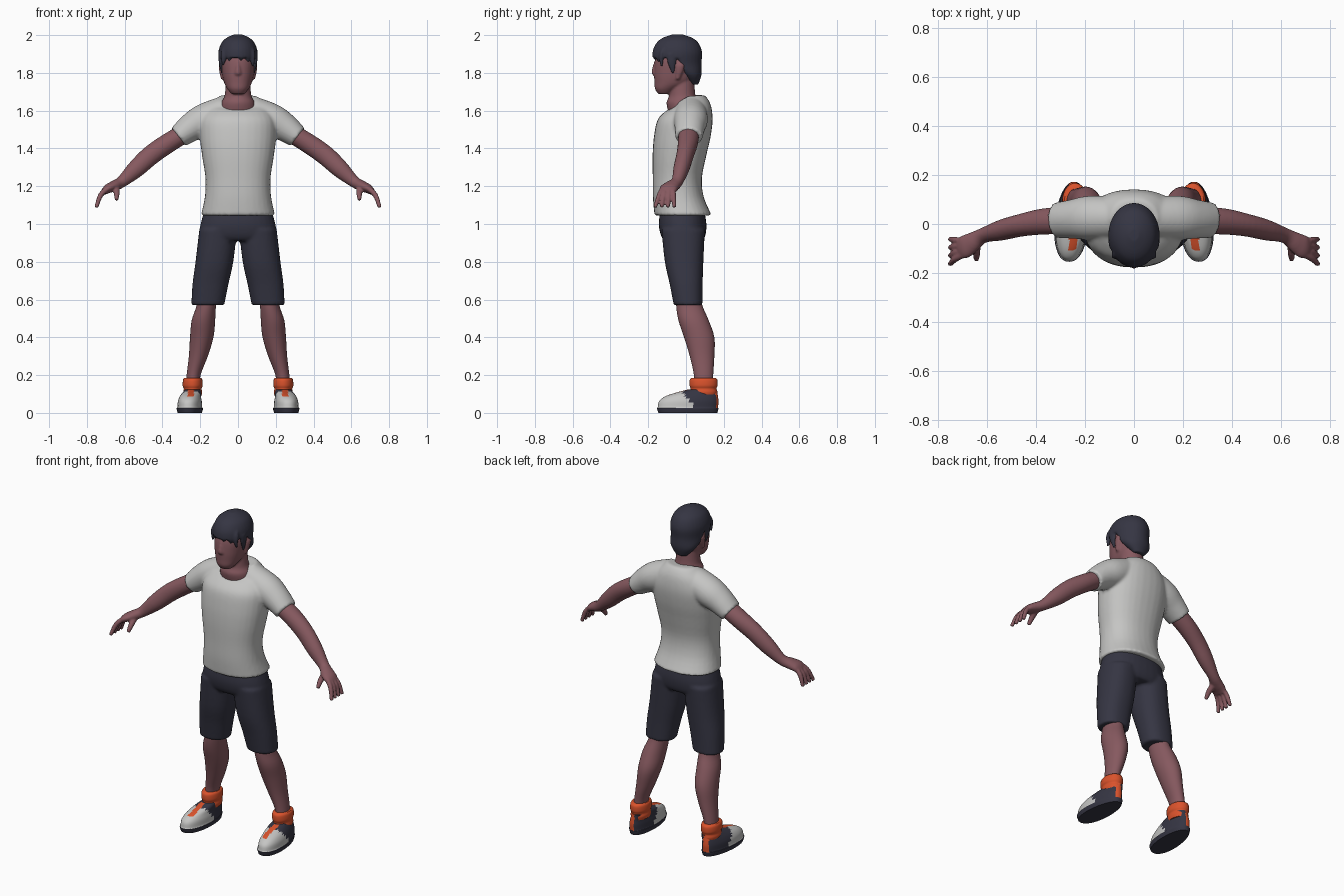
import bpy, bmesh, math
from mathutils import Vector

cube = bpy.data.objects.get("Cube")
if cube:
    bpy.data.objects.remove(cube, do_unlink=True)


def material(name, red, green, blue):
    mat = bpy.data.materials.new(name)
    mat.use_nodes = True
    colour = (red, green, blue, 1)
    mat.diffuse_color = colour
    mat.node_tree.nodes["Principled BSDF"].inputs["Base Color"].default_value = colour
    return mat


skin = material("skin", .24, .10, .115)
cloth = material("light grey cloth", .56, .56, .55)
dark = material("dark navy", .036, .036, .056)
orange = material("orange", .70, .085, .025)


def spline(rings, steps):
    """Smoothly interpolate every value of the rings."""
    out = []
    last = len(rings) - 1
    for i in range(last):
        a, b, c, d = (rings[min(max(j, 0), last)] for j in range(i - 1, i + 3))
        for k in range(steps):
            t = k / steps
            out.append([q + t / 2 * (r - p + t * (2 * p - 5 * q + 4 * r - s + t * (3 * (q - r) + s - p)))
                        for p, q, r, s in zip(a, b, c, d)])
    out.append(list(rings[-1]))
    return out


def loft(bm, rings, flat=True, side=1, sides=32, power=2.0, steps=4):
    """Closed skin over rings of x, y, z, radius across, radius in y, front dip."""
    rings = spline([tuple(r) + (0,) * (6 - len(r)) for r in rings], steps)
    centres = [Vector(r[:3]) for r in rings]
    loops = []
    for i, ring in enumerate(rings):
        along = Vector((0, 0, 1))
        if not flat:
            along = (centres[min(i + 1, len(rings) - 1)] - centres[max(i - 1, 0)]).normalized()
        depth = Vector((0, 1, 0))
        depth = (depth - along * depth.dot(along)).normalized()
        across = along.cross(depth)
        loop = []
        for k in range(sides):
            angle = math.tau * k / sides
            u, v = (math.copysign(abs(w) ** (2 / power), w) for w in (math.cos(angle), math.sin(angle)))
            co = centres[i] + across * u * ring[3] + depth * v * ring[4]
            co.z += ring[5] * min(v * ring[4], 0)
            co.x *= side
            loop.append(bm.verts.new(co))
        loops.append(loop)
    for low, high in zip(loops, loops[1:]):
        for k in range(sides):
            j = (k + 1) % sides
            bm.faces.new((low[k], low[j], high[j], high[k]))
    bm.faces.new(loops[0])
    bm.faces.new(loops[-1])


def finish(name, bm, mats, voxel=0, mirror=False, rule=None):
    """Turn the mesh into an object, melting overlapping pieces together if asked."""
    bmesh.ops.recalc_face_normals(bm, faces=bm.faces)
    for face in bm.faces:
        face.smooth = True
        if rule:
            face.material_index = rule(face.calc_center_median())
    for edge in bm.edges:
        edge.smooth = edge.calc_face_angle(0) < .8
    mesh = bpy.data.meshes.new(name)
    bm.to_mesh(mesh)
    bm.free()
    for mat in mats:
        mesh.materials.append(mat)
    obj = bpy.data.objects.new(name, mesh)
    bpy.context.collection.objects.link(obj)
    if voxel:
        remesh = obj.modifiers.new("Melt", 'REMESH')
        remesh.mode = 'VOXEL'
        remesh.voxel_size = voxel
        remesh.use_smooth_shade = True
        soft = obj.modifiers.new("Soften", 'SMOOTH')
        soft.factor = .5
        soft.iterations = 3
    if mirror:
        obj.modifiers.new("Mirror", 'MIRROR').use_mirror_merge = False
    return obj


# Shirt: body with a dipped neckline, and two short sleeves
bm = bmesh.new()
loft(bm, [(0, -.015, 1.045, .197, .152), (0, -.04, 1.14, .176, .135), (0, -.046, 1.24, .172, .13),
          (0, -.035, 1.36, .19, .142), (0, -.02, 1.46, .202, .15), (0, -.005, 1.55, .2, .146),
          (0, .012, 1.62, .16, .122, .2), (0, .02, 1.66, .118, .097, .5),
          (0, .02, 1.682, .092, .077, .6)], power=2.25)
for side in (1, -1):
    loft(bm, [(.07, .025, 1.593, .085, .085), (.18, .025, 1.55, .086, .09),
              (.25, .02, 1.51, .075, .08), (.316, .015, 1.46, .06, .072)], flat=False, side=side)
finish("shirt", bm, [cloth], voxel=.009)

# Shorts: hips melted into two wide legs
bm = bmesh.new()
loft(bm, [(0, -.02, 1.08, .175, .115), (0, -.018, 1.0, .198, .126),
          (0, -.015, .94, .205, .118), (0, -.012, .91, .19, .1)], power=2.3)
for side in (1, -1):
    loft(bm, [(.105, -.015, .97, .1, .115), (.125, -.01, .8, .1, .102),
              (.146, .001, .68, .095, .087), (.16, .011, .57, .087, .076)], side=side, power=2.3)
finish("shorts", bm, [dark], voxel=.009)

# Head, neck, nose and ears
bm = bmesh.new()
loft(bm, [(0, -.115, 1.688, .034, .032), (0, -.103, 1.715, .056, .061), (0, -.07, 1.75, .074, .097),
          (0, -.056, 1.8, .085, .113), (0, -.045, 1.87, .09, .118), (0, -.045, 1.95, .07, .09)], power=2.2)
loft(bm, [(0, 0, 1.58, .1, .09), (0, -.018, 1.64, .09, .085),
          (0, -.02, 1.68, .071, .07), (0, -.02, 1.76, .063, .064)])
loft(bm, [(0, -.155, 1.86, .01, .014), (0, -.165, 1.82, .014, .015), (0, -.165, 1.795, .018, .016),
          (0, -.155, 1.783, .012, .012)], sides=12)
for side in (1, -1):
    loft(bm, [(.08, -.045, 1.765, .01, .011), (.088, -.036, 1.805, .011, .019),
              (.092, -.03, 1.84, .01, .021), (.088, -.03, 1.853, .008, .012)], side=side, sides=12)
finish("head", bm, [skin], voxel=.006)

# Hair: cap that rises over the face and ears and drops to the nape
bm = bmesh.new()
loft(bm, [(0, .045, 1.738, .035, .02), (0, .02, 1.79, .08, .062), (0, -.04, 1.85, .099, .122),
          (0, -.046, 1.91, .104, .131), (0, -.045, 1.96, .087, .11), (0, -.045, 1.987, .058, .075),
          (0, -.045, 2.004, .02, .025)])
for vert in bm.verts:
    rise = min(max((.02 - vert.co.y) / .06, 0), 1)
    vert.co.z = max(vert.co.z, 1.738 + .142 * rise)
# Fringe locks across the brow
for x, tip in ((-.07, 1.84), (-.04, 1.86), (.015, 1.865), (.045, 1.855), (.07, 1.835)):
    y = -.165 + abs(x) * .55
    loft(bm, [(x * .7, y + .03, 1.95, .024, .016), (x, y - .002, 1.9, .022, .015),
              (x * 1.15, y - .002, tip, .005, .006)], flat=False, sides=12)
# Sideburns
for side in (1, -1):
    loft(bm, [(.09, -.075, 1.9, .014, .03), (.09, -.075, 1.85, .011, .022),
              (.083, -.068, 1.795, .006, .006)], side=side, sides=12)
finish("hair", bm, [dark], voxel=.006)

# Arm, palm, fingers and thumb
bm = bmesh.new()
loft(bm, [(.27, .015, 1.488, .05, .056), (.37, .01, 1.428, .052, .053), (.46, -.005, 1.365, .052, .046),
          (.54, -.025, 1.292, .047, .042), (.615, -.047, 1.224, .031, .031),
          (.66, -.075, 1.2, .028, .041), (.69, -.093, 1.186, .024, .047),
          (.71, -.1, 1.17, .017, .042)], flat=False)
for finger in range(4):
    spread = finger / 3
    root, tip = -.07 - .05 * spread, -.062 - .102 * spread
    loft(bm, [(.685, root, 1.192, .015, .014), (.727, (root + tip) / 2, 1.153, .014, .013),
              (.75, tip, 1.088, .011, .01)], flat=False, sides=12)
loft(bm, [(.645, -.07, 1.2, .02, .018), (.642, -.115, 1.165, .016, .016),
          (.643, -.146, 1.128, .011, .011)], flat=False, sides=12)
finish("arm", bm, [skin], voxel=.006, mirror=True)

# Lower leg
bm = bmesh.new()
loft(bm, [(.165, .012, .64, .052, .062), (.168, .017, .57, .051, .069), (.183, .04, .49, .062, .08),
          (.192, .07, .4, .062, .08), (.21, .085, .3, .05, .065), (.235, .093, .2, .037, .051),
          (.24, .093, .13, .037, .051)])
finish("lower_leg", bm, [skin], mirror=True)

# Folded sock
bm = bmesh.new()
loft(bm, [(.24, .093, .09, .046, .067), (.24, .093, .11, .05, .071), (.24, .093, .128, .047, .068),
          (.24, .093, .145, .053, .074), (.24, .093, .175, .051, .073), (.24, .093, .186, .044, .062)])
finish("sock", bm, [orange], mirror=True)


def shoe_colour(centre):
    if centre.z < .028:
        return 1
    middle = abs(centre.x - .25) < .016
    if middle and (centre.y > .13 or (centre.z > .088 and centre.y < .06)):
        return 2
    return 1 if centre.y > .07 - .8 * centre.z else 0


# Shoe: pale toe, dark heel and sole, orange tongue and heel tab
bm = bmesh.new()
loft(bm, [(.255, .01, 0, .064, .156), (.255, .009, .024, .07, .163), (.255, .01, .03, .065, .16),
          (.255, .015, .062, .063, .157), (.253, .03, .088, .056, .139), (.247, .058, .108, .05, .108),
          (.242, .09, .125, .043, .075)], sides=48, power=2.3)
for vert in bm.verts:
    vert.co.x = .253 + (vert.co.x - .253) * (1 - .9 * max(vert.co.y, 0)) - .06 * vert.co.y
finish("shoe", bm, [cloth, dark, orange], mirror=True, rule=shoe_colour)
